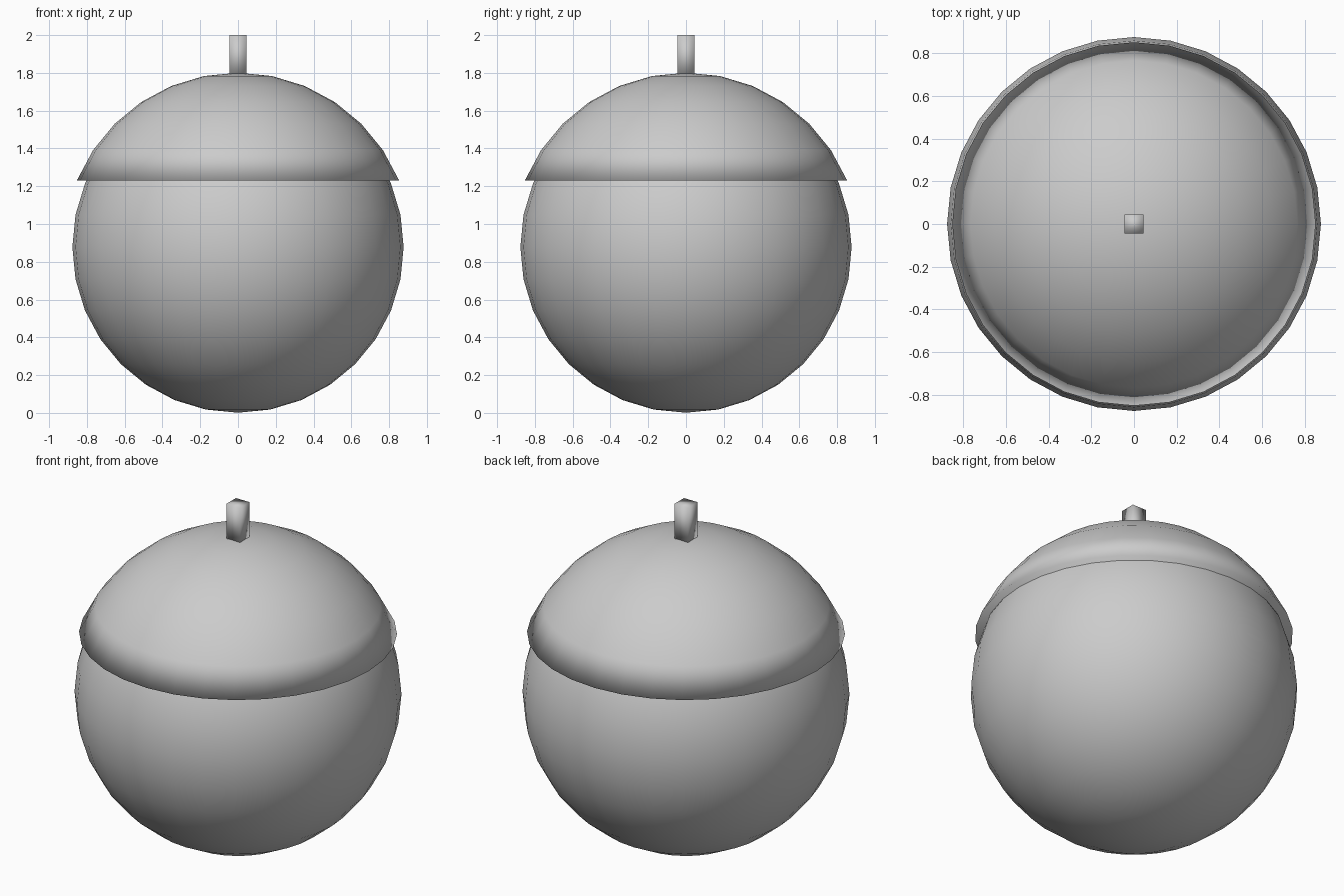
import bpy, bmesh
from mathutils import Matrix, Vector

if "Cube" in bpy.data.objects:
    bpy.data.objects.remove(bpy.data.objects["Cube"])

CENTER = 0.878


def add_object(name, bm):
    bmesh.ops.recalc_face_normals(bm, faces=bm.faces)
    for f in bm.faces:
        f.smooth = True
    mesh = bpy.data.meshes.new(name)
    bm.to_mesh(mesh)
    bm.free()
    obj = bpy.data.objects.new(name, mesh)
    bpy.context.collection.objects.link(obj)
    return obj


def sphere(radius):
    bm = bmesh.new()
    bmesh.ops.create_uvsphere(bm, u_segments=32, v_segments=16, radius=radius,
                              matrix=Matrix.Translation((0, 0, CENTER)))
    return bm


# Nut body
add_object("nut_body", sphere(0.877))

# Cap: slightly larger sphere, kept above its third ring from the equator, closed underneath
bm = sphere(0.923)
rim_z = CENTER + 0.923 * 0.3827
low = [v for v in bm.verts if v.co.z < rim_z - 0.01]
bmesh.ops.delete(bm, geom=low, context='VERTS')
bmesh.ops.holes_fill(bm, edges=[e for e in bm.edges if e.is_boundary], sides=0)
add_object("cap", bm)

# Square stem
bm = bmesh.new()
bmesh.ops.create_cube(bm, size=1)
bmesh.ops.scale(bm, vec=Vector((0.09, 0.09, 0.22)), verts=bm.verts)
bmesh.ops.translate(bm, vec=Vector((0, 0, 1.89)), verts=bm.verts)
add_object("stem", bm)
